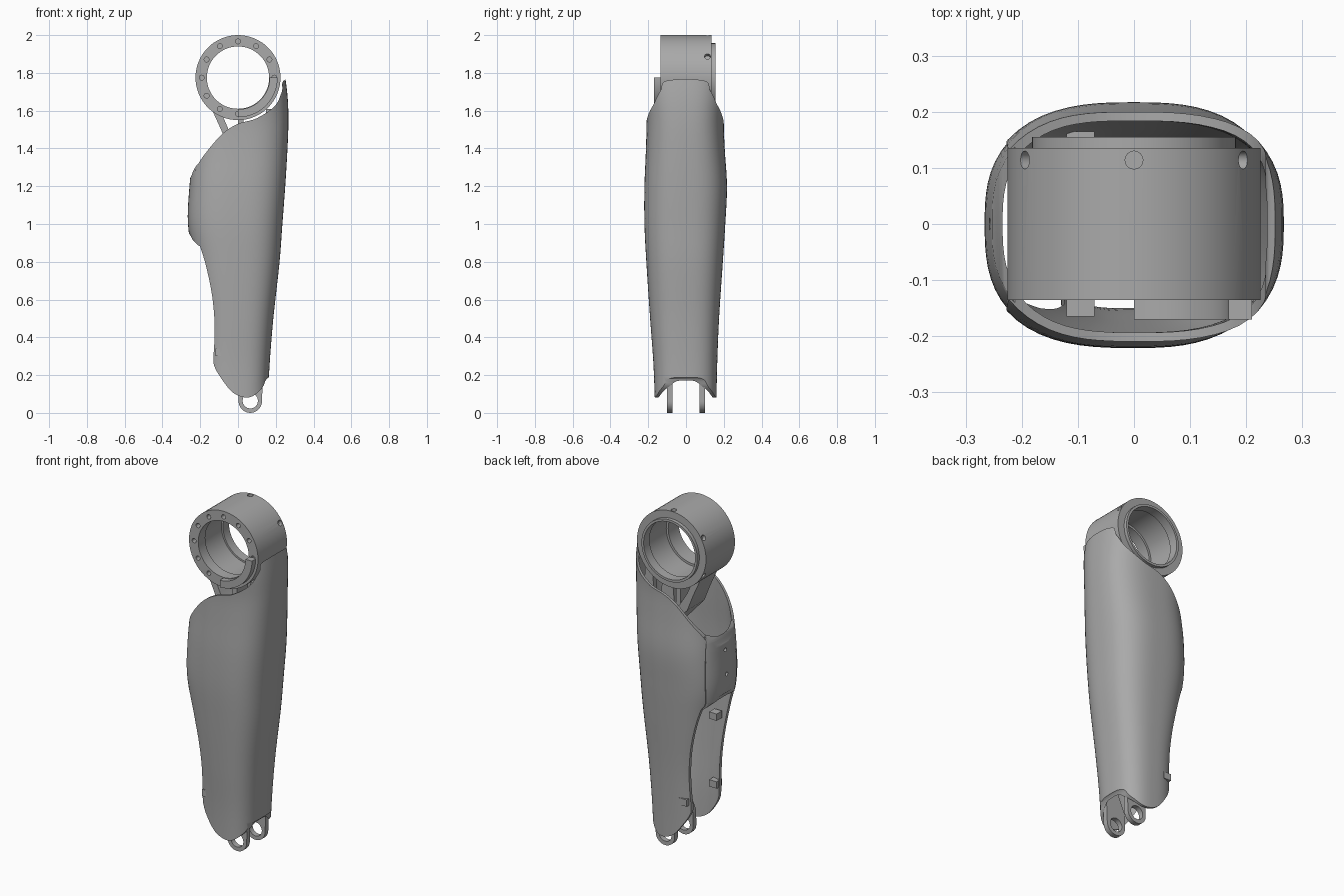
import bpy, bmesh, math
from mathutils import Matrix, Vector

cube = bpy.data.objects.get("Cube")
if cube:
    bpy.data.objects.remove(cube)

grey = bpy.data.materials.new("mid grey")
grey.use_nodes = True
grey.diffuse_color = (0.4, 0.4, 0.4, 1)
grey.node_tree.nodes["Principled BSDF"].inputs["Base Color"].default_value = (0.4, 0.4, 0.4, 1)


def make(name, bm):
    bmesh.ops.recalc_face_normals(bm, faces=bm.faces[:])
    mesh = bpy.data.meshes.new(name)
    bm.to_mesh(mesh)
    bm.free()
    mesh.materials.append(grey)
    ob = bpy.data.objects.new(name, mesh)
    bpy.context.collection.objects.link(ob)
    return ob


def bake(ob):
    """Replace the mesh by its modified result."""
    bpy.context.view_layer.update()
    mesh = bpy.data.meshes.new_from_object(ob.evaluated_get(bpy.context.evaluated_depsgraph_get()))
    ob.modifiers.clear()
    ob.data = mesh


def boolean(ob, cutter, operation):
    mod = ob.modifiers.new("cut", 'BOOLEAN')
    mod.operation, mod.object, mod.solver = operation, cutter, 'EXACT'
    bake(ob)
    bpy.data.objects.remove(cutter)


def smooth(ob, angle=35):
    bpy.ops.object.select_all(action='DESELECT')
    ob.select_set(True)
    bpy.context.view_layer.objects.active = ob
    bpy.ops.object.shade_smooth_by_angle(angle=math.radians(angle))


def rounded(points, steps=5):
    """Closed smooth curve through the points."""
    pts = [Vector(p) for p in points]
    n, out = len(pts), []
    for i in range(n):
        a, b, c, d = (pts[(i + k) % n] for k in (-1, 0, 1, 2))
        for s in range(steps):
            t = s / steps
            out.append(b + (c - a) * t / 2 + (2 * a - 5 * b + 4 * c - d) * t * t / 2
                       + (3 * b - a - 3 * c + d) * t ** 3 / 2)
    return out


def prism(name, profile, y0, y1):
    """Extrude an x-z profile along y."""
    bm = bmesh.new()
    face = bm.faces.new([bm.verts.new((p[0], y0, p[1])) for p in profile])
    ext = bmesh.ops.extrude_face_region(bm, geom=[face])
    bmesh.ops.translate(bm, vec=(0, y1 - y0, 0),
                        verts=[v for v in ext["geom"] if isinstance(v, bmesh.types.BMVert)])
    return make(name, bm)


def lathe(name, profile, start=0, sweep=360, steps=64):
    """Turn an (r, y) profile about the knee axis."""
    bm = bmesh.new()
    full = sweep == 360
    rings = []
    for i in range(steps if full else steps + 1):
        a = math.radians(start + sweep * i / steps)
        rings.append([bm.verts.new((r * math.cos(a), y, KNEE_Z + r * math.sin(a))) for r, y in profile])
    m = len(profile)
    for i in range(steps):
        a, b = rings[i], rings[(i + 1) % len(rings)]
        for j in range(m):
            k = (j + 1) % m
            bm.faces.new((a[j], a[k], b[k], b[j]))
    if not full:
        bm.faces.new(rings[0])
        bm.faces.new(rings[-1])
    return make(name, bm)


def drill(name, holes):
    """One cutter of many cylinders: (centre, axis, radius, depth)."""
    bm = bmesh.new()
    for centre, axis, radius, depth in holes:
        turn = Vector((0, 0, 1)).rotation_difference(Vector(axis)).to_matrix().to_4x4()
        bmesh.ops.create_cone(bm, cap_ends=True, segments=16, radius1=radius, radius2=radius,
                              depth=depth, matrix=Matrix.Translation(centre) @ turn)
    ob = make(name, bm)
    ob.hide_render = True
    return ob


# Leg sections: height, back, front, right and left half widths
SECTIONS = [(0.0, 0.18, 0.155, 0.163, 0.16), (0.25, 0.18, 0.167, 0.172, 0.165),
            (0.5, 0.185, 0.187, 0.19, 0.175), (0.8, 0.235, 0.22, 0.21, 0.195),
            (1.0, 0.268, 0.235, 0.22, 0.208), (1.2, 0.26, 0.25, 0.22, 0.217),
            (1.4, 0.24, 0.262, 0.212, 0.205), (1.55, 0.24, 0.267, 0.21, 0.2),
            (1.68, 0.24, 0.262, 0.222, 0.212), (1.85, 0.24, 0.24, 0.23, 0.22)]
KNEE_Z, POWER = 1.775, 2.75


def section(z):
    i = max(k for k in range(len(SECTIONS) - 1) if SECTIONS[k][0] <= z)
    lo, hi = SECTIONS[i], SECTIONS[i + 1]
    before, after = SECTIONS[max(i - 1, 0)], SECTIONS[min(i + 2, len(SECTIONS) - 1)]
    h = hi[0] - lo[0]
    t = (z - lo[0]) / h
    out = []
    for c in range(1, 5):
        m0 = (hi[c] - before[c]) / (hi[0] - before[0]) * h
        m1 = (after[c] - lo[c]) / (after[0] - lo[0]) * h
        out.append((2 * t**3 - 3 * t**2 + 1) * lo[c] + (t**3 - 2 * t**2 + t) * m0
                   + (3 * t**2 - 2 * t**3) * hi[c] + (t**3 - t**2) * m1)
    return out


def shell(name, outline, inset, thickness):
    """Hollow leg tube trimmed to a side outline."""
    bm, rows, cols, grid = bmesh.new(), 48, 72, []
    for i in range(rows + 1):
        z = 1.849 * i / rows
        back, front, right, left = section(z)
        ring = []
        for j in range(cols):
            a = math.tau * j / cols
            c, s = math.cos(a), math.sin(a)
            r = (abs(c) ** POWER + abs(s) ** POWER) ** (-1 / POWER)
            ring.append(bm.verts.new((r * c * ((front if c > 0 else back) - inset),
                                      r * s * ((left if s > 0 else right) - inset), z)))
        grid.append(ring)
    for a, b in zip(grid, grid[1:]):
        for j in range(cols):
            k = (j + 1) % cols
            bm.faces.new((a[j], a[k], b[k], b[j]))
    ob = make(name, bm)
    mod = ob.modifiers.new("wall", 'SOLIDIFY')
    mod.thickness, mod.offset = thickness, -1
    bake(ob)
    boolean(ob, prism("trim", outline, -0.4, 0.4), 'INTERSECT')
    return ob


# Main shell, open at the back
outline = rounded([(0.4, 1.78), (0.25, 1.765), (0.232, 1.7), (0.195, 1.625), (0.1, 1.56), (0, 1.53),
                   (-0.08, 1.48), (-0.16, 1.39), (-0.215, 1.31), (-0.225, 1.25), (-0.225, 0.95),
                   (-0.2, 0.88), (-0.17, 0.78), (-0.14, 0.64), (-0.125, 0.5), (-0.125, 0.38),
                   (-0.13, 0.28), (-0.12, 0.235), (-0.08, 0.17), (-0.03, 0.11), (0.03, 0.083),
                   (0.08, 0.09), (0.13, 0.135), (0.16, 0.187), (0.25, 0.2), (0.4, 0.3)])
smooth(shell("leg_shell", outline, 0, 0.016))

# Calf cover bridging the open back, with two screws
calf = shell("calf_cover", rounded([(-0.212, 1.315), (-0.235, 1.285), (-0.26, 1.235), (-0.33, 1.2),
                                    (-0.33, 0.99), (-0.262, 0.95), (-0.235, 0.91), (-0.2, 0.885),
                                    (-0.212, 0.95), (-0.214, 1.25)]), 0.003, 0.014)
boolean(calf, drill("screw_drill", [((-0.26, 0, z), (1, 0, 0), 0.011, 0.1) for z in (1.06, 1.2)]), 'DIFFERENCE')
smooth(calf)

# Knee housing with screw holes on the front face and around the rim
knee = lathe("knee_housing", [(0.225, -0.135), (0.225, 0.135), (0.182, 0.135), (0.182, 0.155),
                              (0.168, 0.155), (0.168, 0.1), (0.178, 0.1), (0.178, -0.07),
                              (0.165, -0.07), (0.165, -0.135)])
holes = []
for i in range(12):
    a = math.tau * i / 12
    c, s = math.cos(a), math.sin(a)
    holes.append(((0.192 * c, -0.13, KNEE_Z + 0.192 * s), (0, 1, 0), 0.013, 0.05))
    if i in (1, 3, 5, 7, 11):
        holes.append(((0.222 * c, 0.114, KNEE_Z + 0.222 * s), (c, 0, s), 0.016, 0.04))
boolean(knee, drill("knee_drill", holes), 'DIFFERENCE')
smooth(knee)

# Quarter-turn stop on the front of the housing
smooth(lathe("knee_stop", [(0.21, -0.17), (0.21, -0.13), (0.168, -0.13), (0.168, -0.17)], -90, 90, 16))

# Inner rails ending in ankle lugs, one on each side
lug_arc = [(0.065 + 0.062 * math.cos(a), 0.062 + 0.062 * math.sin(a))
           for a in (math.pi + math.pi * i / 16 for i in range(17))]
rail = lug_arc + [(0.13, 0.15), (0.145, 0.3), (0.17, 0.8), (0.21, 1.4), (0.195, 1.61), (0.15, 1.61),
                  (0.13, 1.4), (0.11, 0.8), (0.07, 0.3), (0.005, 0.15)]
for side, label in ((-1, "right"), (1, "left")):
    y = 0.086 * side
    bar = prism(label + "_ankle_rail", rail, y - 0.015, y + 0.015)
    boolean(bar, drill("ankle_drill", [((0.065, y, 0.064), (0, 1, 0), 0.041, 0.1)]), 'DIFFERENCE')
    smooth(bar)
    # Mounting blocks inside the back edges of the shell
    for z in (0.32, 0.72):
        prism(label + "_mount_block", [(-0.12, z - 0.02), (-0.07, z - 0.02), (-0.07, z + 0.02), (-0.12, z + 0.02)],
              *sorted((0.115 * side, 0.165 * side)))

# Cross webs between the rails
for x, z in ((0.11, 0.4), (0.14, 0.8), (0.16, 1.2)):
    prism("cross_web", [(x - 0.02, z - 0.03), (x + 0.02, z - 0.03), (x + 0.02, z + 0.03), (x - 0.02, z + 0.03)],
          -0.09, 0.09)

# Struts carrying the housing
smooth(prism("rear_strut", [(-0.14, 1.61), (-0.09, 1.5), (-0.05, 1.4), (0.13, 1.2), (0.15, 1.28),
                            (0, 1.42), (-0.05, 1.5), (-0.08, 1.57)], -0.1, 0.06))
prism("front_strut", [(0, 1.56), (0, 1.36), (0.03, 1.33), (0.03, 1.56)], -0.05, 0.05)
